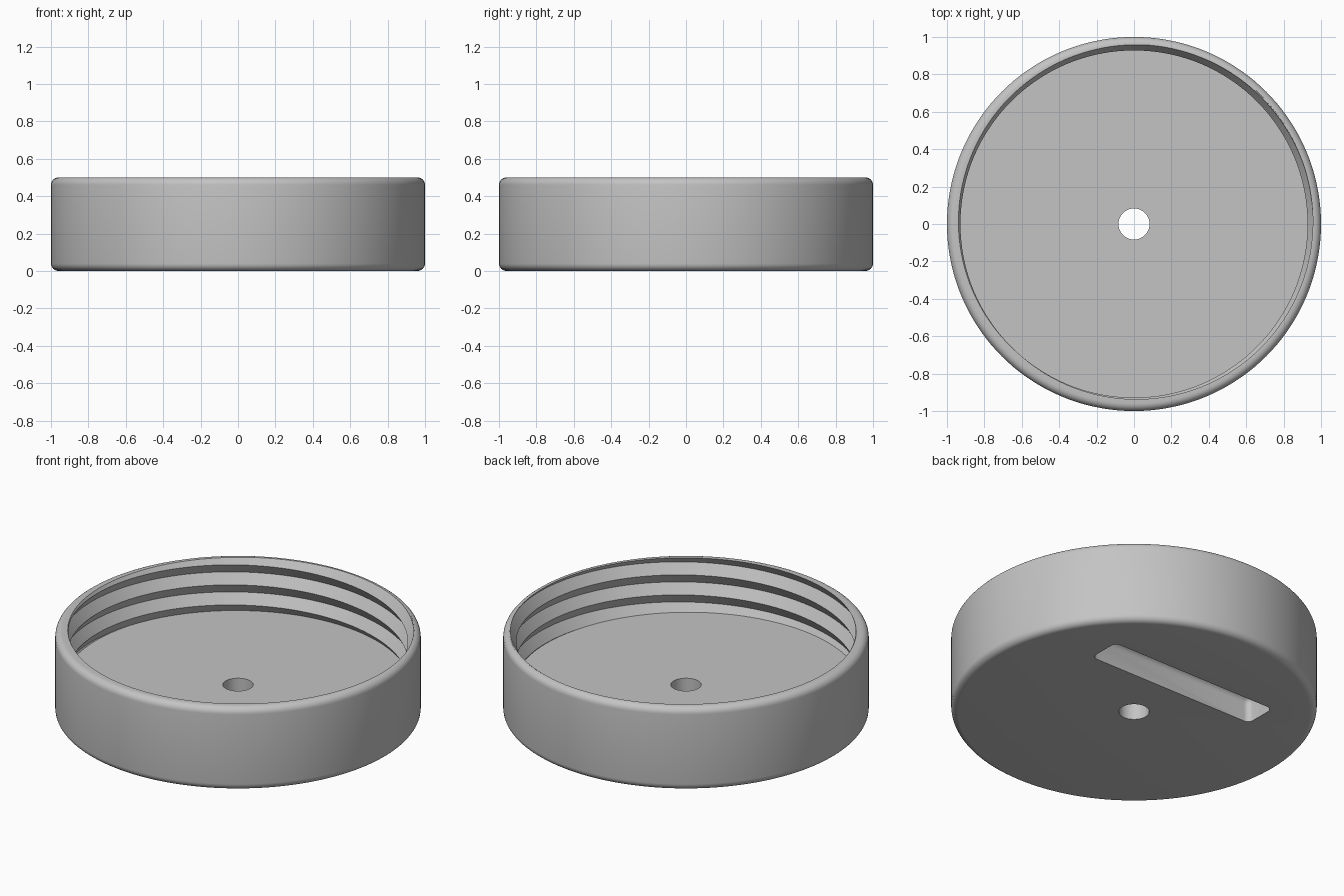
import bpy
import bmesh
from math import sin, cos, pi, radians, floor, ceil

cube = bpy.data.objects.get("Cube")
if cube:
    bpy.data.objects.remove(cube, do_unlink=True)

SEGMENTS = 144
HEIGHT, FLOOR = 0.5, 0.175
HOLE, OUTER, FILLET = 0.083, 1.0, 0.04
CREST, ROOT, PITCH = 0.928, 0.967, 0.121
PHASE = radians(50)  # angle where the groove root runs out through the rim

grey = bpy.data.materials.new("light grey")
grey.use_nodes = True
colour = (0.55, 0.55, 0.55, 1)
grey.diffuse_color = colour
grey.node_tree.nodes["Principled BSDF"].inputs["Base Color"].default_value = colour


def fillet(z, start):
    """Quarter-round points on the outer edge."""
    for i in range(7):
        a = start + i * pi / 12
        yield OUTER - FILLET + FILLET * cos(a), z + FILLET * sin(a)


def thread(angle):
    """V-thread points from the rim down to the floor."""
    base = HEIGHT + PITCH * (angle - PHASE) / (2 * pi)
    steps = ceil(2 * HEIGHT / PITCH)
    levels = [base + k * PITCH / 2 for k in range(steps, -steps - 1, -1)]
    for z in [HEIGHT] + levels + [FLOOR]:
        z = min(max(z, FLOOR), HEIGHT)
        turn = (z - base) / PITCH
        wave = 2 * abs(turn - floor(turn + 0.5))  # 0 at root, 1 at crest
        yield ROOT + (CREST - ROOT) * wave, z


def section(angle):
    return [(HOLE, 0), *fillet(FILLET, -pi / 2), *fillet(HEIGHT - FILLET, 0),
            *thread(angle), (HOLE, FLOOR)]


# Lid body: the closed section swept once round, its thread rising with the angle
bm = bmesh.new()
columns = []
for i in range(SEGMENTS + 1):
    a = 2 * pi * i / SEGMENTS
    columns.append([bm.verts.new((r * cos(a), r * sin(a), z)) for r, z in section(a)])
for left, right in zip(columns, columns[1:]):
    for j in range(len(left)):
        bm.faces.new((left[j - 1], right[j - 1], right[j], left[j]))
bmesh.ops.remove_doubles(bm, verts=bm.verts, dist=0.00005)
bmesh.ops.dissolve_degenerate(bm, edges=bm.edges, dist=0.00005)
bmesh.ops.recalc_face_normals(bm, faces=bm.faces)
mesh = bpy.data.meshes.new("threaded_lid")
bm.to_mesh(mesh)
bm.free()
mesh.materials.append(grey)
lid = bpy.data.objects.new("threaded_lid", mesh)
bpy.context.collection.objects.link(lid)

# Blind slot with rounded corners in the underside
bpy.ops.mesh.primitive_cube_add(size=1, location=(0, 0.41, 0))
cutter = bpy.context.object
cutter.name = "slot_cutter"
cutter.hide_render = True
for v in cutter.data.vertices:
    v.co.x *= 1.12
    v.co.y *= 0.2
    v.co.z *= 0.29
cutter.data.materials.append(grey)
bevel = cutter.modifiers.new("round", 'BEVEL')
bevel.width = 0.035
bevel.segments = 5
bpy.ops.object.modifier_apply(modifier=bevel.name)

bpy.ops.object.select_all(action='DESELECT')
lid.select_set(True)
bpy.context.view_layer.objects.active = lid
cut = lid.modifiers.new("slot", 'BOOLEAN')
cut.operation = 'DIFFERENCE'
cut.solver = 'EXACT'
cut.object = cutter
bpy.ops.object.modifier_apply(modifier=cut.name)
bpy.data.objects.remove(cutter, do_unlink=True)
bpy.ops.object.shade_smooth_by_angle(angle=radians(30))
